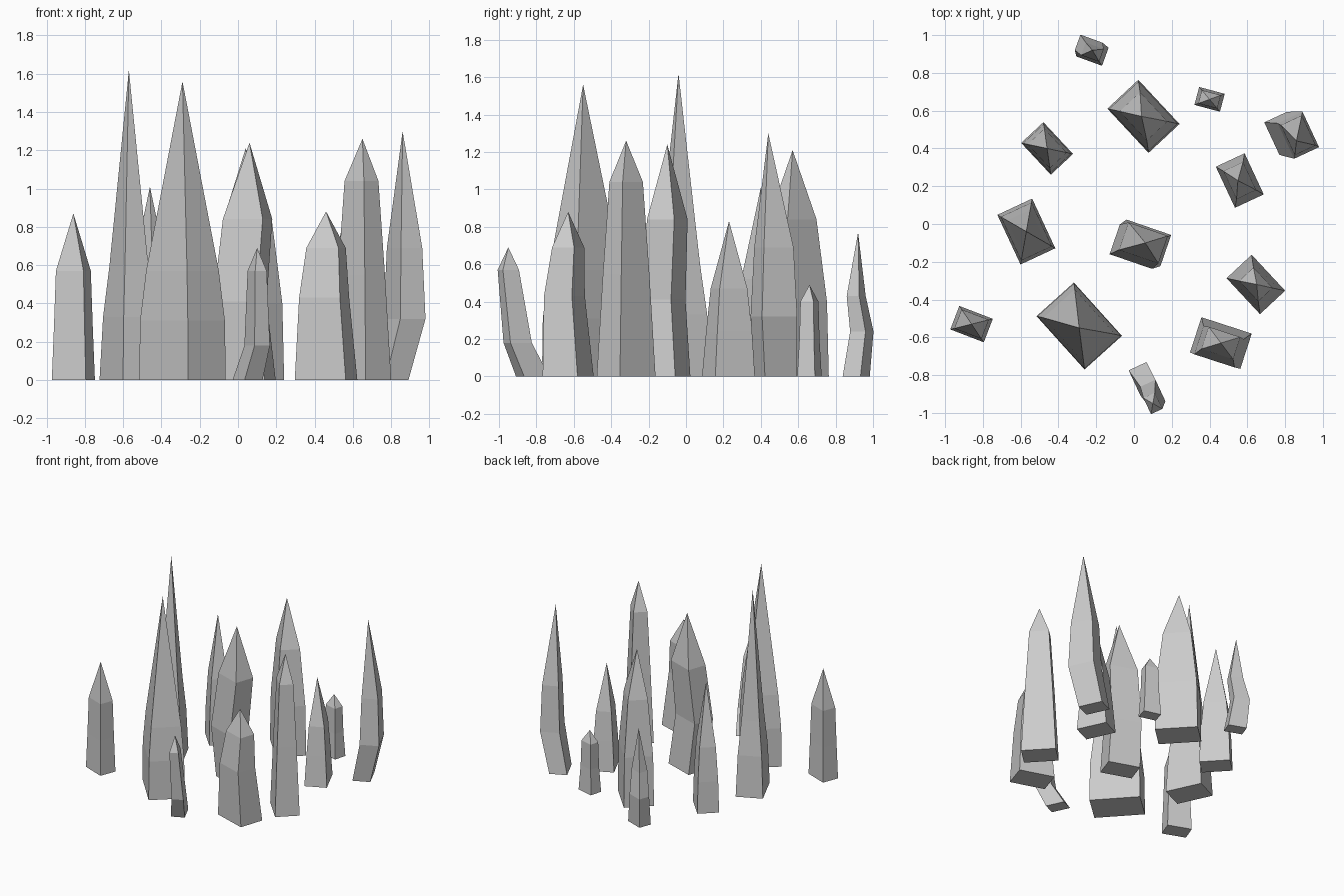
import bpy
import bmesh
from math import radians
from mathutils import Matrix, Vector

default_cube = bpy.data.objects.get("Cube")
if default_cube:
    bpy.data.objects.remove(default_cube, do_unlink=True)

# One stone colour for every crystal
stone = bpy.data.materials.new("grey_stone")
stone.use_nodes = True
colour = (0.6, 0.6, 0.6, 1.0)
stone.diffuse_color = colour
stone.node_tree.nodes["Principled BSDF"].inputs["Base Color"].default_value = colour


def add_ring(bm, centre, length, width, turn, height):
    """Add the four corners of a turned rectangle at one height."""
    spin = Matrix.Rotation(radians(turn), 3, "Z")
    corners = []
    for side_x, side_y in ((-1, -1), (1, -1), (1, 1), (-1, 1)):
        offset = spin @ Vector((side_x * length / 2, side_y * width / 2, 0))
        corners.append(bm.verts.new(offset + Vector((*centre, height))))
    return corners


def crystal(name, base, length, turn, tip, low, high,
            low_shift=(0, 0), high_shift=(0, 0), ratio=0.7):
    """Four-sided shard: base, two rings given as (height, scale), and a tip."""
    bm = bmesh.new()
    sections = [((0, 1), (0, 0)), (low, low_shift), (high, high_shift)]
    rings = []
    for (height, scale), shift in sections:
        centre = (base[0] + shift[0], base[1] + shift[1])
        rings.append(add_ring(bm, centre, length * scale,
                              length * ratio * scale, turn, height))
    apex = bm.verts.new(tip)

    # Closed bottom, side walls and pointed cap
    bm.faces.new(reversed(rings[0]))
    for index in range(4):
        after = (index + 1) % 4
        for lower, upper in zip(rings, rings[1:]):
            bm.faces.new((lower[index], lower[after], upper[after], upper[index]))
        bm.faces.new((rings[-1][index], rings[-1][after], apex))
    bmesh.ops.recalc_face_normals(bm, faces=bm.faces[:])

    mesh = bpy.data.meshes.new(name)
    bm.to_mesh(mesh)
    bm.free()
    mesh.materials.append(stone)
    shard = bpy.data.objects.new(name, mesh)
    bpy.context.collection.objects.link(shard)
    return shard


# Tall spires
crystal("front_tall_spire_crystal", base=(-0.29, -0.54), length=0.38, turn=-48,
        tip=(-0.29, -0.55, 1.56), low=(0.31, 0.98), high=(0.57, 0.84))
crystal("right_tall_spire_crystal", base=(-0.57, -0.04), length=0.29, turn=-65,
        tip=(-0.57, -0.04, 1.62), low=(0.33, 0.88), high=(0.6, 0.66))
crystal("back_right_spire_crystal", base=(-0.46, 0.4), length=0.23, turn=-47,
        tip=(-0.46, 0.4, 1.01), low=(0.25, 0.93), high=(0.52, 0.75))

# Thick blocks with steep caps
crystal("centre_block_crystal", base=(0.05, -0.1), length=0.25, turn=-19,
        tip=(0.06, -0.1, 1.24), low=(0.41, 0.95), high=(0.84, 0.88),
        low_shift=(-0.04, -0.02))
crystal("back_block_crystal", base=(0.05, 0.57), length=0.32, turn=-47,
        tip=(0.04, 0.57, 1.21), low=(0.4, 0.95), high=(0.84, 0.66))
crystal("left_block_crystal", base=(0.645, -0.32), length=0.26, turn=-47,
        tip=(0.65, -0.32, 1.26), low=(0.55, 0.79), high=(1.04, 0.57))
crystal("front_left_block_crystal", base=(0.46, -0.63), length=0.28, turn=-18,
        tip=(0.46, -0.63, 0.88), low=(0.43, 0.8), high=(0.69, 0.63),
        low_shift=(-0.01, -0.02))
crystal("far_right_block_crystal", base=(-0.86, -0.53), length=0.19, turn=-21,
        tip=(-0.86, -0.53, 0.87), low=(0.28, 0.9), high=(0.57, 0.81))
crystal("back_left_block_crystal", base=(0.56, 0.23), length=0.24, turn=-65,
        tip=(0.55, 0.23, 0.83), low=(0.24, 0.85), high=(0.47, 0.68))

# Bent shards
crystal("far_left_bent_crystal", base=(0.79, 0.48), length=0.19, turn=-65,
        tip=(0.86, 0.44, 1.3), low=(0.32, 1.09), high=(0.69, 0.92),
        low_shift=(0.08, -0.01), high_shift=(0.08, -0.01))
crystal("front_small_bent_crystal", base=(0.05, -0.82), length=0.148, turn=-65,
        tip=(0.1, -0.95, 0.69), low=(0.18, 0.85), high=(0.57, 0.64),
        low_shift=(0.05, -0.08), high_shift=(0.05, -0.13))
crystal("back_small_bent_crystal", base=(-0.22, 0.91), length=0.145, turn=-20,
        tip=(-0.22, 0.92, 0.77), low=(0.24, 0.86), high=(0.43, 0.7),
        low_shift=(-0.02, 0.03))

# Smallest shard
crystal("back_left_small_crystal", base=(0.4, 0.66), length=0.14, turn=-15,
        tip=(0.4, 0.66, 0.49), low=(0.2, 0.82), high=(0.4, 0.74))
